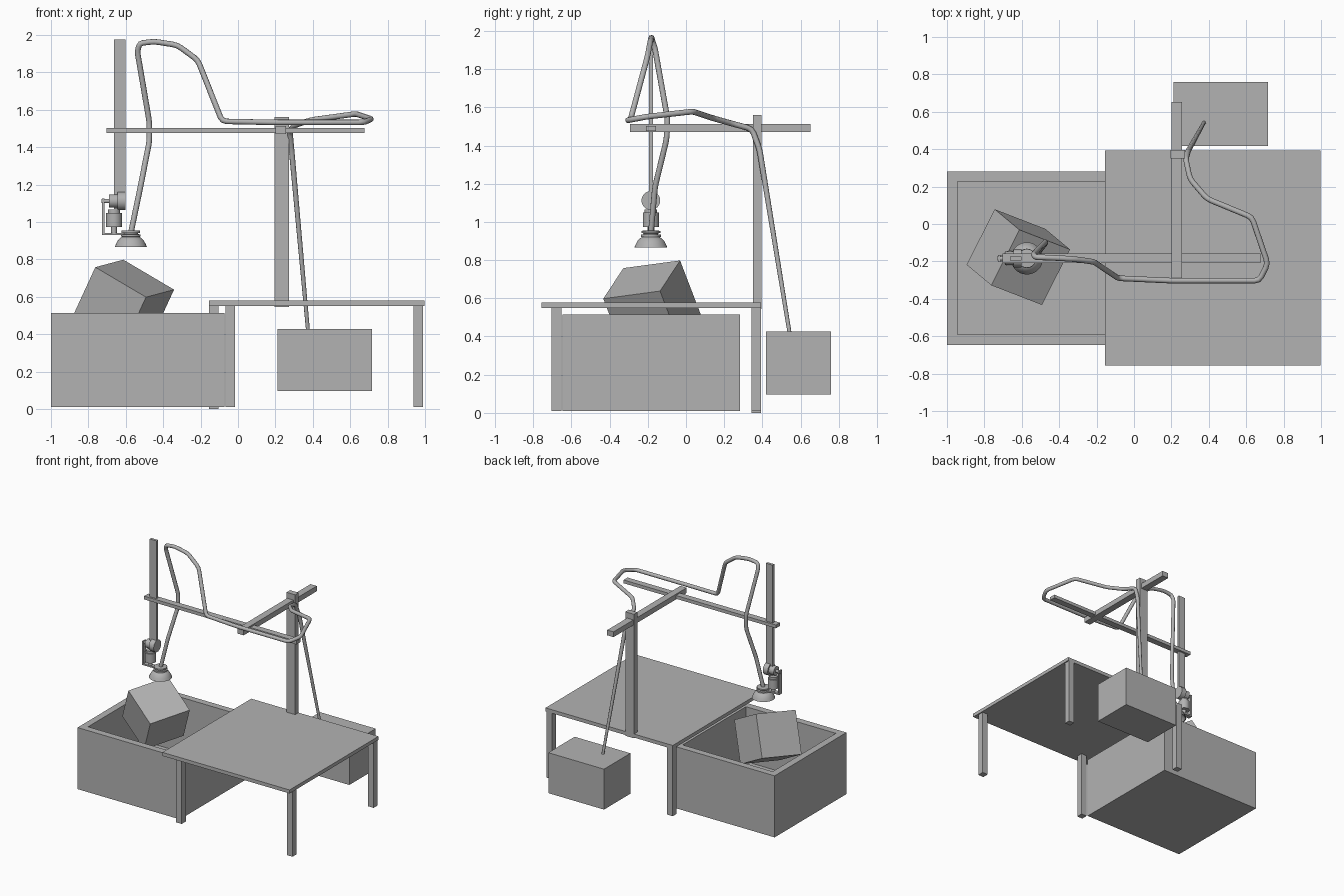
import bpy, bmesh, math
from mathutils import Vector, Matrix

if "Cube" in bpy.data.objects:
    bpy.data.objects.remove(bpy.data.objects["Cube"])

grey = bpy.data.materials.new("plain_grey")
grey.diffuse_color = (0.45, 0.45, 0.45, 1)
grey.use_nodes = True
grey.node_tree.nodes["Principled BSDF"].inputs["Base Color"].default_value = grey.diffuse_color


def finish(name, bm, smooth=False):
    bmesh.ops.recalc_face_normals(bm, faces=bm.faces)
    me = bpy.data.meshes.new(name)
    bm.to_mesh(me)
    bm.free()
    ob = bpy.data.objects.new(name, me)
    bpy.context.collection.objects.link(ob)
    me.materials.append(grey)
    if smooth:
        bpy.ops.object.select_all(action='DESELECT')
        ob.select_set(True)
        bpy.context.view_layer.objects.active = ob
        bpy.ops.object.shade_smooth_by_angle(angle=math.radians(35))
    return ob


def box(name, x, y, z):
    """Box from (min, max) pairs."""
    bm = bmesh.new()
    bmesh.ops.create_cube(bm, size=1)
    for v in bm.verts:
        v.co = [r[0] if c < 0 else r[1] for c, r in zip(v.co, (x, y, z))]
    return finish(name, bm)


def lathe(name, profile, centre, along_x=False, steps=32):
    """Spin (radius, height) points around z, or around x."""
    bm = bmesh.new()
    vs = [bm.verts.new((r, 0, h)) for r, h in profile]
    es = [bm.edges.new(p) for p in zip(vs, vs[1:])]
    bmesh.ops.spin(bm, geom=vs + es, cent=(0, 0, 0), axis=(0, 0, 1),
                   angle=math.tau, steps=steps, use_duplicate=False)
    bmesh.ops.remove_doubles(bm, verts=bm.verts, dist=0.0002)
    if along_x:
        bm.transform(Matrix.Rotation(math.pi / 2, 4, 'Y'))
    bm.transform(Matrix.Translation(centre))
    return finish(name, bm, True)


def cylinder(name, r, a, b, centre, along_x=False):
    return lathe(name, [(0, a), (r, a), (r, b), (0, b)], centre, along_x)


# table
box("table_top", (-0.155, 0.997), (-0.757, 0.393), (0.55, 0.579))
box("front_right_leg", (0.937, 0.988), (-0.705, -0.653), (0.01, 0.55))
box("front_left_leg", (-0.067, -0.016), (-0.705, -0.653), (0.01, 0.55))
box("back_right_leg", (0.937, 0.988), (0.343, 0.393), (0.01, 0.55))
box("back_left_leg", (-0.155, -0.103), (0.343, 0.393), (0, 0.55))

# open bin: walls and floor in one shell
bm = bmesh.new()
rings = []
for x0, x1, y0, y1, z in [(-1, -0.073, -0.647, 0.282, 0.01),
                          (-1, -0.073, -0.647, 0.282, 0.514),
                          (-0.944, -0.129, -0.591, 0.228, 0.514),
                          (-0.944, -0.129, -0.591, 0.228, 0.065)]:
    rings.append([bm.verts.new((x, y, z)) for x, y in
                  ((x0, y0), (x1, y0), (x1, y1), (x0, y1))])
for a, b in zip(rings, rings[1:]):
    for i in range(4):
        j = (i + 1) % 4
        bm.faces.new((a[i], a[j], b[j], b[i]))
bm.faces.new(rings[0][::-1])
bm.faces.new(rings[3])
finish("bin", bm)

# tilted parcel in the bin, from its top corner and three edge vectors
bm = bmesh.new()
bmesh.ops.create_cube(bm, size=1)
corner = Vector((-0.613, -0.031, 0.798))
edges = [Vector((-0.150, -0.297, -0.04)), Vector((0.271, -0.105, -0.16)),
         Vector((-0.132, 0.11, -0.287))]
for v in bm.verts:
    t = [c + 0.5 for c in v.co]
    v.co = corner + sum((e * k for e, k in zip(edges, t)), Vector())
finish("parcel", bm)

# pump box behind the table
box("pump_box", (0.211, 0.716), (0.418, 0.759), (0.096, 0.427))

# gantry
box("post", (0.195, 0.273), (0.35, 0.395), (0.545, 1.56))
box("depth_beam", (0.20, 0.257), (-0.294, 0.652), (1.47, 1.513))
box("cross_beam", (-0.704, 0.676), (-0.209, -0.157), (1.475, 1.502))
box("lift_rail", (-0.664, -0.602), (-0.194, -0.173), (1.07, 1.975))

# wrist: two motors joined by an angle bracket
Y = -0.184
cylinder("tilt_motor", 0.049, -0.645, -0.601, (0, Y, 1.112), True)
cylinder("tilt_hub", 0.036, -0.69, -0.645, (0, Y, 1.112), True)
cylinder("tilt_shaft", 0.012, -0.73, -0.69, (0, Y, 1.112), True)
box("bracket_side", (-0.727, -0.715), (Y - 0.018, Y + 0.018), (0.93, 1.125))
box("bracket_base", (-0.727, -0.57), (Y - 0.018, Y + 0.018), (0.93, 0.942))
cylinder("swivel_motor", 0.042, 0.972, 1.048, (-0.663, Y, 0))
cylinder("swivel_hub", 0.033, 1.048, 1.066, (-0.663, Y, 0))
cylinder("swivel_shaft", 0.015, 0.935, 0.972, (-0.663, Y, 0))

# suction cup
lathe("suction_cup", [(0, 0.955), (0.03, 0.955), (0.05, 0.953), (0.05, 0.942),
                      (0.038, 0.94), (0.038, 0.935), (0.052, 0.933),
                      (0.052, 0.922), (0.046, 0.92), (0.055, 0.915),
                      (0.068, 0.903), (0.078, 0.885), (0.086, 0.866),
                      (0.079, 0.867), (0.068, 0.887), (0.05, 0.905),
                      (0.03, 0.912), (0, 0.912)], (-0.573, Y, 0))

# vacuum hose: corners trimmed, then swept with a round section
path = [(-0.573, -0.184, 0.94), (-0.522, -0.162, 1.185), (-0.474, -0.102, 1.43),
        (-0.474, -0.096, 1.535), (-0.538, -0.163, 1.91), (-0.526, -0.178, 1.955),
        (-0.447, -0.180, 1.965), (-0.324, -0.187, 1.945), (-0.215, -0.202, 1.865),
        (-0.085, -0.290, 1.538), (0.2, -0.303, 1.532), (0.67, -0.303, 1.532),
        (0.715, -0.212, 1.55), (0.63, 0.036, 1.578), (0.39, 0.135, 1.545),
        (0.30, 0.24, 1.515), (0.277, 0.345, 1.487), (0.287, 0.385, 1.38),
        (0.374, 0.542, 0.42)]
pts = [Vector(p) for p in path]
trim = [pts[0]]
for a, b, c in zip(pts, pts[1:], pts[2:]):
    d = min(0.025, (b - a).length * 0.35, (c - b).length * 0.35)
    p, q = b + (a - b).normalized() * d, b + (c - b).normalized() * d
    trim += [p, (p + q + 2 * b) / 4, q]
trim.append(pts[-1])
cu = bpy.data.curves.new("vacuum_hose", 'CURVE')
cu.dimensions = '3D'
cu.bevel_depth = 0.015
cu.bevel_resolution = 3
cu.use_fill_caps = True
sp = cu.splines.new('POLY')
sp.points.add(len(trim) - 1)
for k, (s, p) in enumerate(zip(sp.points, trim)):
    s.co = (*p, 1)
    s.radius = 1 if k < len(trim) - 1 else 0.7
cu.materials.append(grey)
hose = bpy.data.objects.new("vacuum_hose", cu)
bpy.context.collection.objects.link(hose)
bpy.ops.object.select_all(action='DESELECT')
hose.select_set(True)
bpy.context.view_layer.objects.active = hose
bpy.ops.object.convert(target='MESH')
bpy.ops.object.shade_smooth_by_angle(angle=math.radians(40))
